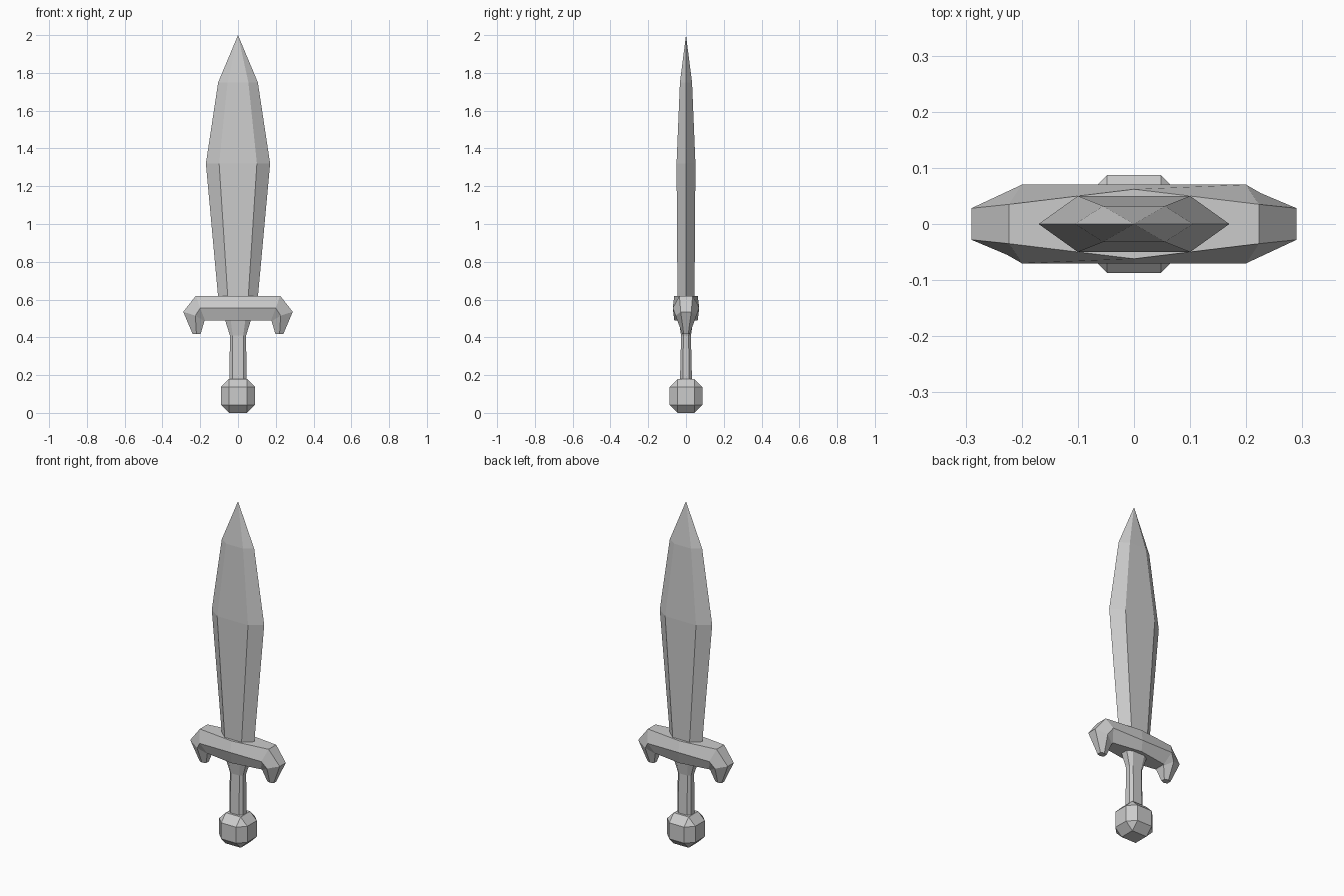
import bpy, bmesh

if "Cube" in bpy.data.objects:
    bpy.data.objects.remove(bpy.data.objects["Cube"])


def loft(name, rings, tip=None):
    """Skin a stack of equal-length point rings, capping the ends."""
    bm = bmesh.new()
    loops = [[bm.verts.new(p) for p in ring] for ring in rings]
    n = len(loops[0])
    for a, b in zip(loops, loops[1:]):
        for i in range(n):
            j = (i + 1) % n
            bm.faces.new((a[i], a[j], b[j], b[i]))
    bm.faces.new(loops[0])
    if tip:
        t = bm.verts.new(tip)
        for i in range(n):
            bm.faces.new((loops[-1][i], loops[-1][(i + 1) % n], t))
    else:
        bm.faces.new(loops[-1])
    bmesh.ops.recalc_face_normals(bm, faces=bm.faces)
    mesh = bpy.data.meshes.new(name)
    bm.to_mesh(mesh)
    bm.free()
    obj = bpy.data.objects.new(name, mesh)
    bpy.context.collection.objects.link(obj)
    return obj


# Blade: flattened hexagon sections (z, edge x, flat x, half thickness)
def hexagon(z, edge, flat, y):
    return [(edge, 0, z), (flat, y, z), (-flat, y, z),
            (-edge, 0, z), (-flat, -y, z), (flat, -y, z)]


blade_sections = [(0.61, 0.105, 0.054, 0.045), (1.32, 0.17, 0.10, 0.05),
                  (1.75, 0.105, 0.055, 0.032)]
loft("blade", [hexagon(*s) for s in blade_sections], tip=(0, 0, 2.0))


# Guard: six-sided bar with down-turned ends, each station is
# (x, half width, z) for the outer, middle and inner lines
def guard_ring(station, side):
    right = [(side * x, y, z) for x, y, z in station]
    left = [(side * x, -y, z) for x, y, z in reversed(station)]
    return right + left


stations = [
    [(0, 0.062, 0.62), (0, 0.07, 0.555), (0, 0.062, 0.49)],
    [(0.223, 0.035, 0.62), (0.2, 0.07, 0.555), (0.175, 0.035, 0.49)],
    [(0.29, 0.028, 0.535), (0.226, 0.055, 0.515), (0.178, 0.03, 0.485)],
    [(0.24, 0.012, 0.418), (0.22, 0.02, 0.418), (0.198, 0.012, 0.418)],
]
rings = [guard_ring(s, -1) for s in reversed(stations[1:])]
rings += [guard_ring(s, 1) for s in stations]
loft("guard", rings)


# Grip: chamfered octagon that flares under the guard
def octagon(z, x, y, cx, cy):
    return [(x, cy, z), (cx, y, z), (-cx, y, z), (-x, cy, z),
            (-x, -cy, z), (-cx, -y, z), (cx, -y, z), (x, -cy, z)]


loft("grip", [octagon(0.16, 0.045, 0.032, 0.028, 0.016),
              octagon(0.41, 0.043, 0.026, 0.028, 0.014),
              octagon(0.50, 0.071, 0.04, 0.04, 0.022)])

# Pommel: cube with broad chamfers
bpy.ops.mesh.primitive_cube_add(size=1, location=(0, 0, 0.09))
pommel = bpy.context.object
pommel.name = "pommel"
pommel.dimensions = (0.182, 0.174, 0.18)
bpy.ops.object.transform_apply(location=False, rotation=False, scale=True)
chamfer = pommel.modifiers.new("chamfer", 'BEVEL')
chamfer.width = 0.043
chamfer.segments = 1
